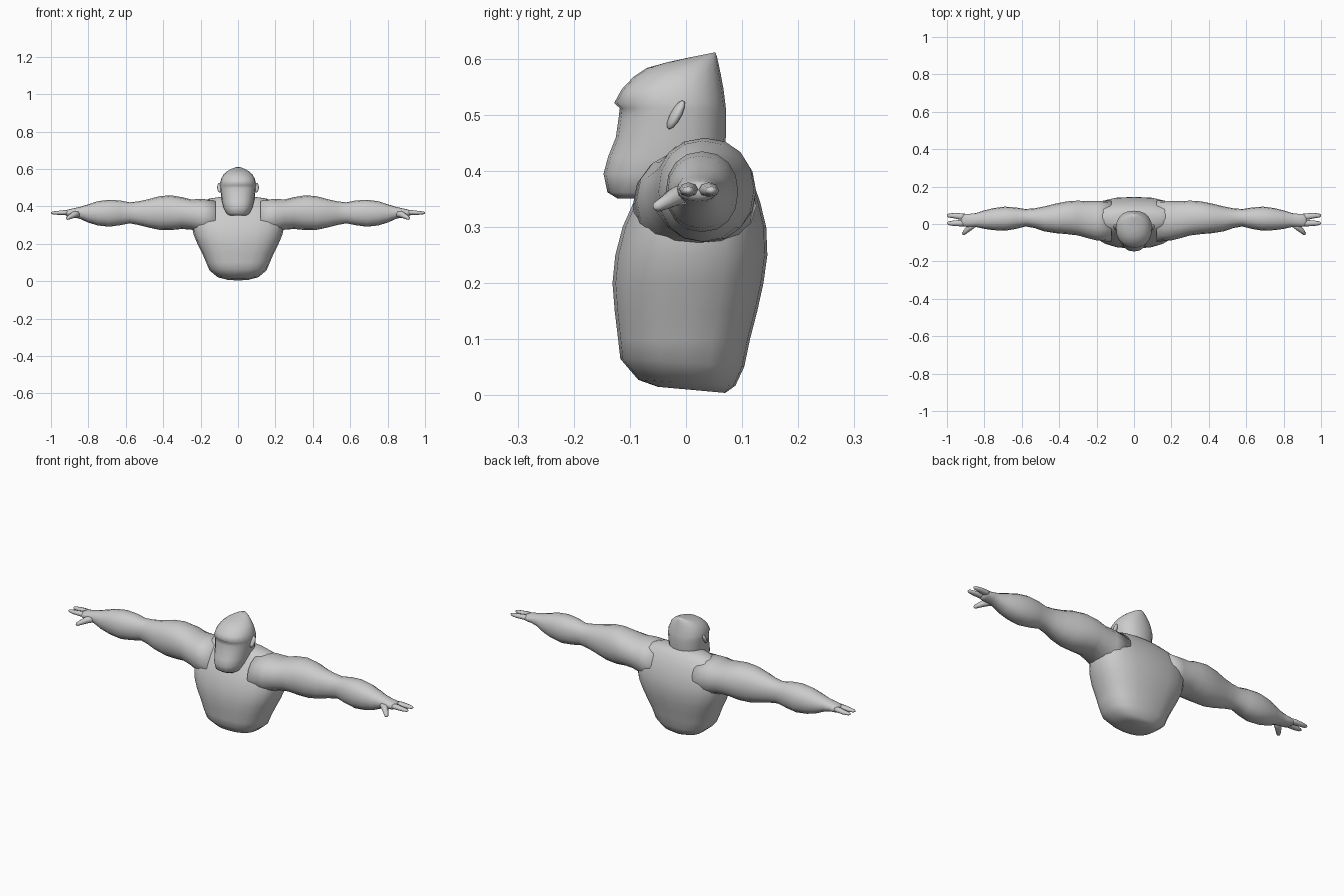
import bpy, bmesh, math
from mathutils import Vector

grey = bpy.data.materials.new("light grey")
grey.diffuse_color = (0.6, 0.6, 0.6, 1)


def sgn_pow(v, p):
    return math.copysign(abs(v) ** p, v)


def finish(bm, name, mirror=False):
    bmesh.ops.recalc_face_normals(bm, faces=bm.faces)
    me = bpy.data.meshes.new(name)
    bm.to_mesh(me)
    bm.free()
    me.materials.append(grey)
    ob = bpy.data.objects.new(name, me)
    bpy.context.collection.objects.link(ob)
    for p in me.polygons:
        p.use_smooth = True
    if mirror:
        ob.modifiers.new("mirror", 'MIRROR')
    return ob


def loft(name, rings, mirror=False):
    """Skin a list of point rings and close both ends with fans."""
    bm = bmesh.new()
    vs = [[bm.verts.new(p) for p in r] for r in rings]
    n = len(vs[0])
    for a, b in zip(vs, vs[1:]):
        for i in range(n):
            j = (i + 1) % n
            bm.faces.new((a[i], a[j], b[j], b[i]))
    for r in (vs[0], vs[-1]):
        c = bm.verts.new(sum((v.co for v in r), Vector()) / n)
        for i in range(n):
            bm.faces.new((r[i], r[(i + 1) % n], c))
    return finish(bm, name, mirror)


def level_ring(z, w, y0, y1, mid, power, slope=0.0, n=20):
    """Horizontal rounded section: half width, front, back, widest y."""
    pts = []
    for i in range(n):
        t = 2 * math.pi * i / n
        s = sgn_pow(math.sin(t), power)
        y = mid + s * ((y1 - mid) if s > 0 else (mid - y0))
        pts.append((w * sgn_pow(math.cos(t), power), y, z + slope * (y - mid)))
    return pts


def arm_ring(x, z0, z1, y0, y1, power=0.92, n=16):
    """Upright section across the arm."""
    pts = []
    for i in range(n):
        t = 2 * math.pi * i / n
        pts.append((x, (y0 + y1) / 2 + (y1 - y0) / 2 * sgn_pow(math.cos(t), power),
                    (z0 + z1) / 2 + (z1 - z0) / 2 * sgn_pow(math.sin(t), power)))
    return pts


def tube(name, path, radii, flat=1.0, n=8):
    """Tapered digit along a path, mirrored to both hands."""
    path = [Vector(p) for p in path]
    rings = []
    for k, p in enumerate(path):
        d = (path[min(k + 1, len(path) - 1)] - path[max(k - 1, 0)]).normalized()
        u = d.cross(Vector((0, 0, 1))).normalized()
        v = u.cross(d)
        rings.append([p + radii[k] * (u * math.cos(a) + v * flat * math.sin(a))
                      for a in (2 * math.pi * i / n for i in range(n))])
    return loft(name, rings, True)


# Torso: z, half width, front, back, widest y, squareness, slope
loft("torso", [level_ring(*r) for r in [
    (0.009, 0.06, -0.05, 0.07, 0.02, 0.85, -0.09),
    (0.022, 0.11, -0.085, 0.088, 0.01, 0.8, -0.06),
    (0.058, 0.153, -0.117, 0.104, 0.0, 0.78, -0.06),
    (0.10, 0.17, -0.121, 0.114, 0.0, 0.77, 0),
    (0.15, 0.192, -0.127, 0.127, 0.01, 0.77, 0),
    (0.20, 0.217, -0.131, 0.138, 0.015, 0.77, 0),
    (0.25, 0.238, -0.126, 0.145, 0.02, 0.77, 0),
    (0.30, 0.247, -0.113, 0.143, 0.025, 0.77, 0),
    (0.345, 0.246, -0.093, 0.132, 0.03, 0.77, 0),
    (0.385, 0.235, -0.068, 0.118, 0.035, 0.8, 0),
    (0.42, 0.21, -0.045, 0.098, 0.035, 0.85, 0),
    (0.442, 0.15, -0.03, 0.08, 0.03, 0.9, 0),
    (0.452, 0.08, -0.01, 0.065, 0.03, 1.0, 0)]])

# Arms: x, bottom, top, front, back
loft("arm", [arm_ring(*r) for r in [
    (0.12, 0.24, 0.435, -0.095, 0.125),
    (0.20, 0.258, 0.439, -0.088, 0.123),
    (0.25, 0.275, 0.437, -0.075, 0.122),
    (0.30, 0.279, 0.449, -0.061, 0.125),
    (0.36, 0.273, 0.459, -0.054, 0.121),
    (0.42, 0.274, 0.454, -0.049, 0.109),
    (0.48, 0.287, 0.438, -0.039, 0.094),
    (0.53, 0.300, 0.427, -0.022, 0.084),
    (0.58, 0.309, 0.421, -0.013, 0.080),
    (0.63, 0.299, 0.431, -0.026, 0.088),
    (0.69, 0.291, 0.435, -0.036, 0.093),
    (0.75, 0.298, 0.427, -0.033, 0.085),
    (0.80, 0.313, 0.411, -0.026, 0.073),
    (0.845, 0.333, 0.397, -0.016, 0.058),
    (0.88, 0.342, 0.389, -0.016, 0.054),
    (0.91, 0.346, 0.383, -0.014, 0.055),
    (0.925, 0.353, 0.376, -0.008, 0.05)]], True)

# Hands: two broad fingers and a thumb
for name, y0, y1 in (("front_finger", 0.005, 0.004), ("rear_finger", 0.036, 0.045)):
    tube(name, [(0.895, y0, 0.365), (0.93, (y0 + y1) / 2, 0.367),
                (0.965, y1, 0.365), (0.992, y1, 0.365), (1.0, y1, 0.365)],
         [0.017, 0.017, 0.014, 0.010, 0.004], 0.75)
tube("thumb", [(0.85, 0.005, 0.362), (0.88, -0.02, 0.354),
               (0.898, -0.037, 0.344), (0.912, -0.053, 0.336), (0.915, -0.057, 0.334)],
     [0.019, 0.017, 0.013, 0.009, 0.003])

# Head: jaw, muzzle, brow ridge and raised rear crest
loft("head", [level_ring(*r) for r in [
    (0.351, 0.045, -0.122, -0.03, -0.08, 0.85, 0),
    (0.362, 0.064, -0.140, 0.02, -0.06, 0.82, 0),
    (0.395, 0.080, -0.147, 0.055, -0.03, 0.85, 0),
    (0.425, 0.087, -0.139, 0.066, -0.02, 0.85, 0),
    (0.460, 0.091, -0.125, 0.071, -0.02, 0.88, 0),
    (0.495, 0.095, -0.120, 0.071, -0.02, 0.88, 0),
    (0.512, 0.096, -0.118, 0.071, -0.02, 0.88, 0),
    (0.521, 0.096, -0.128, 0.070, -0.02, 0.88, 0),
    (0.545, 0.091, -0.115, 0.067, -0.02, 0.9, 0),
    (0.570, 0.078, -0.094, 0.062, -0.01, 0.95, 0.03),
    (0.588, 0.058, -0.070, 0.058, 0.005, 1.0, 0.06),
    (0.600, 0.036, -0.035, 0.055, 0.02, 1.0, 0.12),
    (0.607, 0.014, 0.0, 0.052, 0.03, 1.0, 0.2)]])

# Ears: small tilted discs on the sides of the head
bm = bmesh.new()
bmesh.ops.create_uvsphere(bm, u_segments=10, v_segments=6, radius=1)
for v in bm.verts:
    x, y, z = v.co
    v.co = (0.098 + 0.013 * x + 0.004 * y, -0.018 + 0.011 * y + 0.012 * z, 0.5 + 0.026 * z)
finish(bm, "ear", True)
